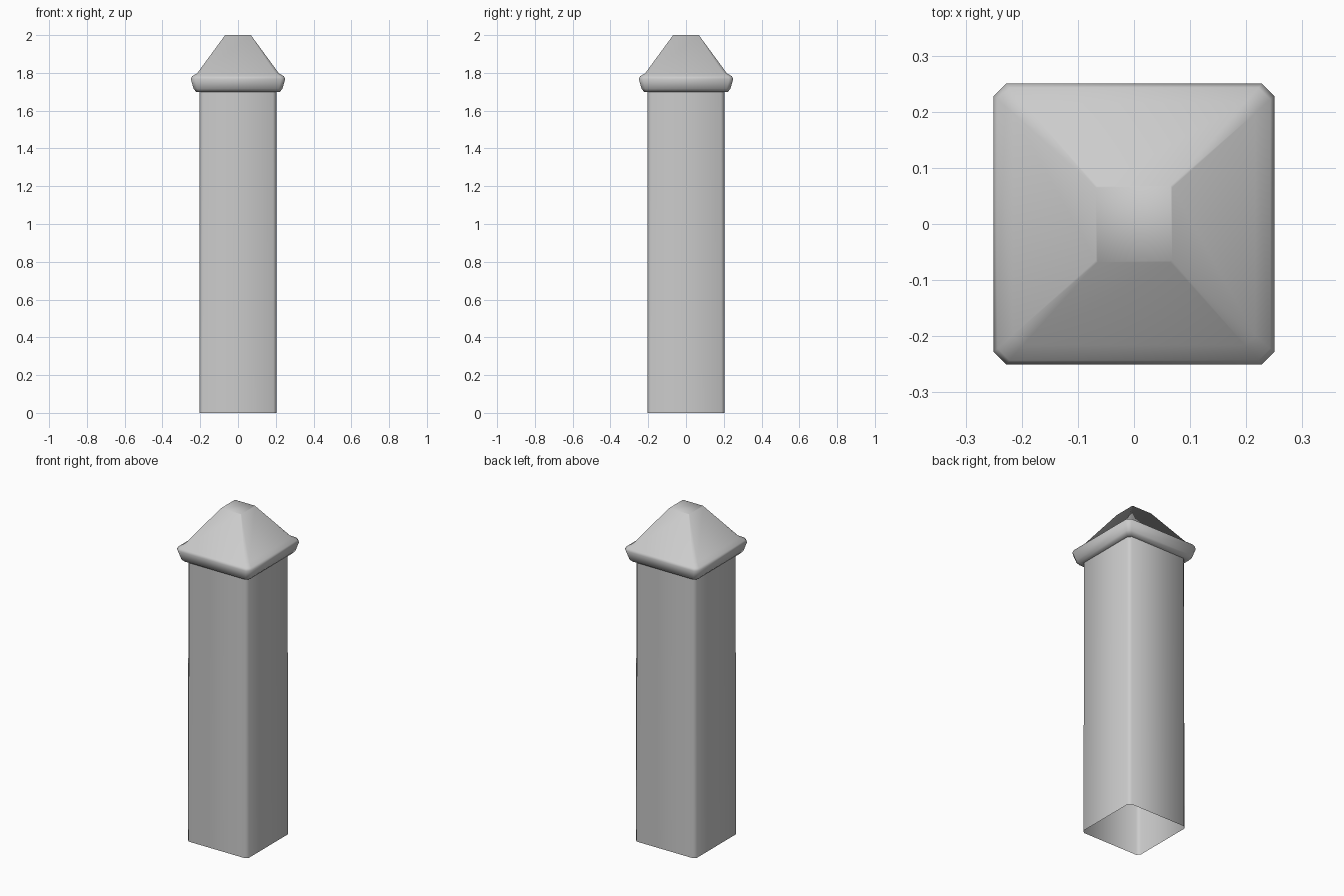
import bpy
import bmesh

cube = bpy.data.objects.get("Cube")
if cube:
    bpy.data.objects.remove(cube, do_unlink=True)

# Stone material
GREY = (0.6, 0.6, 0.6, 1)
stone = bpy.data.materials.new("stone grey")
stone.use_nodes = True
stone.diffuse_color = GREY
stone.node_tree.nodes["Principled BSDF"].inputs["Base Color"].default_value = GREY


def ring(bm, half, cut, z):
    """Square ring with cut corners, counter-clockwise from above."""
    verts = []
    for sx, sy in ((1, -1), (1, 1), (-1, 1), (-1, -1)):
        a = (sx * half, sy * (half - cut), z)
        b = (sx * (half - cut), sy * half, z)
        verts += [bm.verts.new(p) for p in ((a, b) if sx == sy else (b, a))]
    return verts


def loft(name, profile, close_top=False):
    """Skin square rings given as (half width, corner cut, height)."""
    bm = bmesh.new()
    rings = [ring(bm, *p) for p in profile]
    for low, high in zip(rings, rings[1:]):
        for i in range(len(low)):
            j = (i + 1) % len(low)
            bm.faces.new((low[i], low[j], high[j], high[i]))
    if close_top:
        bm.faces.new(rings[-1])
    for face in bm.faces:
        face.smooth = True
    mesh = bpy.data.meshes.new(name)
    bm.to_mesh(mesh)
    bm.free()
    mesh.materials.append(stone)
    obj = bpy.data.objects.new(name, mesh)
    bpy.context.collection.objects.link(obj)
    return obj


# Hollow shaft, open at the foot
loft("post_shaft", [(0.205, 0.018, 0), (0.203, 0.018, 1.71)])

# Cap: underside, rounded rim, then a truncated pyramid
loft("post_cap", [
    (0.2, 0.018, 1.70),
    (0.222, 0.018, 1.70),
    (0.235, 0.02, 1.716),
    (0.25, 0.022, 1.768),
    (0.243, 0.021, 1.782),
    (0.216, 0.018, 1.798),
    (0.068, 0.003, 2.0),
], close_top=True)
